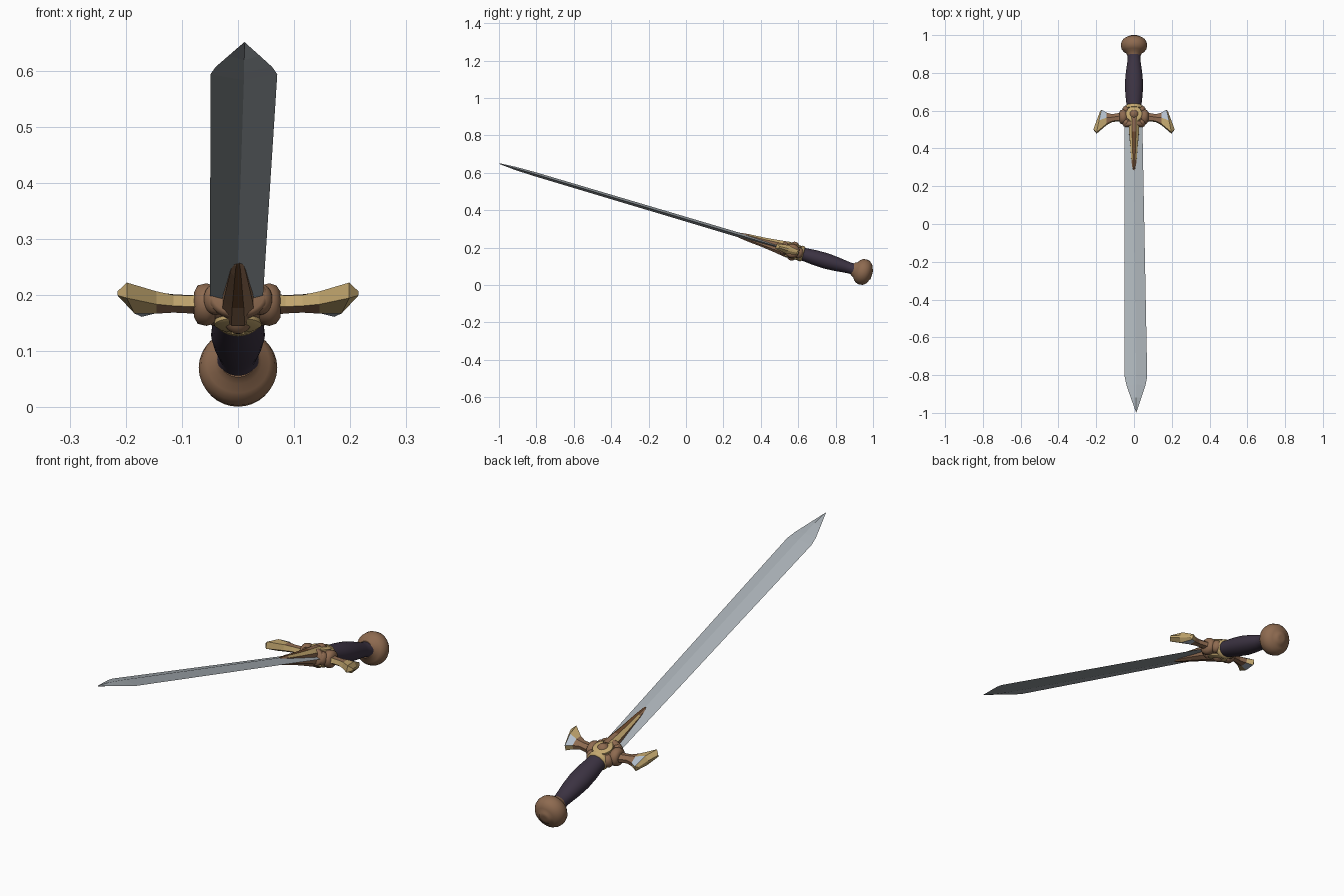
import bpy, bmesh, math
from mathutils import Matrix, Vector

if "Cube" in bpy.data.objects:
    bpy.data.objects.remove(bpy.data.objects["Cube"])

# Whole sword is built flat along y (tip at -y), then tilted about x
TILT = Matrix.Translation((0, 0, 0.352)) @ Matrix.Rotation(math.radians(-16.6), 4, 'X')


def mat(name, rgb):
    m = bpy.data.materials.new(name)
    m.diffuse_color = (*rgb, 1)
    m.use_nodes = True
    m.node_tree.nodes["Principled BSDF"].inputs["Base Color"].default_value = m.diffuse_color
    return m


STEEL = mat("blade steel", (0.40, 0.44, 0.47))
BROWN = mat("bronze brown", (0.27, 0.145, 0.08))
GOLD = mat("pale gold", (0.55, 0.39, 0.16))
DARK = mat("dark bronze", (0.15, 0.065, 0.025))
SILVER = mat("bluish silver", (0.45, 0.52, 0.60))
PURPLE = mat("dark purple leather", (0.045, 0.033, 0.055))


def loft(name, rings, mats, rule=None, smooth=None):
    """Skin closed rings of points; rule(centre, normal) picks the material."""
    bm = bmesh.new()
    rows = [[bm.verts.new(p) for p in r] for r in rings]
    n = len(rows[0])
    for a, b in zip(rows, rows[1:]):
        for i in range(n):
            j = (i + 1) % n
            bm.faces.new((a[i], a[j], b[j], b[i]))
    bm.faces.new(rows[0])
    bm.faces.new(rows[-1])
    bmesh.ops.recalc_face_normals(bm, faces=bm.faces)
    bm.normal_update()
    if rule:
        for f in bm.faces:
            f.material_index = rule(f.calc_center_median(), f.normal)
    bm.transform(TILT)
    me = bpy.data.meshes.new(name)
    bm.to_mesh(me)
    bm.free()
    for m in mats:
        me.materials.append(m)
    ob = bpy.data.objects.new(name, me)
    bpy.context.collection.objects.link(ob)
    if smooth:
        bpy.ops.object.select_all(action='DESELECT')
        ob.select_set(True)
        bpy.context.view_layer.objects.active = ob
        bpy.ops.object.shade_smooth_by_angle(angle=math.radians(smooth))
    return ob


def lathe(name, profile, m, axis='Y', centre=(0, 0, 0), squash=1.0, sides=32):
    """Turn (position, radius) pairs around an axis through centre."""
    rings = []
    for h, r in profile:
        ring = []
        for i in range(sides):
            t = 2 * math.pi * i / sides
            c, s = r * math.cos(t), r * math.sin(t)
            p = {'X': (h, c, s * squash), 'Y': (c, h, s * squash), 'Z': (c, s, h)}[axis]
            ring.append(Vector(p) + Vector(centre))
        rings.append(ring)
    return loft(name, rings, [m], smooth=50)


def ball(half, r, steps=10):
    """Ellipsoid profile for lathe."""
    return [(-half * math.cos(math.pi * k / steps),
             max(r * math.sin(math.pi * k / steps), 0.001)) for k in range(steps + 1)]


# Blade: diamond section, slightly wider towards the tip
blade = [(0.57, -0.050, 0.044, 0.013), (-0.845, -0.049, 0.070, 0.011),
         (-0.89, -0.040, 0.061, 0.010), (-0.96, -0.017, 0.039, 0.008),
         (-1.041, 0.011, 0.013, 0.002)]
rings = []
for y, l, r, h in blade:
    c = (l + r) / 2
    rings.append([(l, y, 0), (c, y, h), (r, y, 0), (c, y, -h)])
loft("blade", rings, [STEEL])

# Pommel and grip
lathe("pommel", [(0.930, 0.034), (0.945, 0.042), (0.955, 0.056), (0.968, 0.066),
                 (0.986, 0.070), (1.004, 0.067), (1.018, 0.058), (1.028, 0.044),
                 (1.032, 0.030), (1.036, 0.027), (1.038, 0.012), (1.038, 0.001)], BROWN)
lathe("grip", [(0.948, 0.038), (0.935, 0.037), (0.920, 0.033), (0.890, 0.036),
               (0.840, 0.043), (0.780, 0.048), (0.720, 0.046), (0.670, 0.041),
               (0.640, 0.039)], PURPLE, squash=0.88)

# Collars between grip and guard
lathe("grip_collar", [(0.632, 0.040), (0.636, 0.047), (0.648, 0.047), (0.655, 0.040)],
      GOLD, squash=0.9)
lathe("blade_collar", [(0.535, 0.046), (0.541, 0.053), (0.556, 0.053), (0.562, 0.046)],
      BROWN, squash=0.72)

# Guard hub with raised boss on both faces
lathe("guard_hub", ball(0.062, 0.060, 14), BROWN, centre=(0, 0.598, 0), squash=0.68)
lathe("boss_ring", [(-0.040, 0.036), (-0.036, 0.042), (0.036, 0.042), (0.040, 0.036)],
      GOLD, axis='Z', centre=(0, 0.598, 0))
lathe("boss_dome", ball(0.052, 0.034, 12), BROWN, axis='Z', centre=(0, 0.598, 0))

for s, side in ((-1, "left"), (1, "right")):
    # Swollen ring where each arm leaves the hub
    lathe(side + "_arm_ring", [(-0.022, 0.024), (-0.016, 0.036), (0, 0.040),
                               (0.012, 0.036), (0.020, 0.024)],
          BROWN, axis='X', centre=(s * 0.056, 0.592, 0), squash=0.95)
    # Diagonal lobes around the hub
    for dy, end in ((-0.036, "front"), (0.034, "rear")):
        lathe(side + "_" + end + "_lobe", ball(0.024, 0.022, 8), BROWN,
              centre=(s * 0.040, 0.595 + dy, 0), squash=1.3, sides=20)

    # Flared arm: (front x, front y, back x, back y, half height)
    arm = [(0.05, 0.562, 0.05, 0.622, 0.021), (0.085, 0.570, 0.085, 0.610, 0.017),
           (0.115, 0.566, 0.115, 0.604, 0.017), (0.145, 0.550, 0.145, 0.612, 0.020),
           (0.198, 0.503, 0.172, 0.628, 0.024), (0.215, 0.522, 0.181, 0.618, 0.006)]
    rings = []
    for fx, fy, bx, by, h in arm:
        mx, my = (fx + bx) / 2, (fy + by) / 2
        rings.append([(s * fx, fy, h * 0.6), (s * mx, my, h), (s * bx, by, h * 0.5),
                      (s * bx, by, -h * 0.5), (s * mx, my, -h), (s * fx, fy, -h * 0.6)])

    def arm_colour(c, n):
        if abs(n.z) > 0.6 and 0.15 < abs(c.x) < 0.18 and c.y > 0.57:
            return 2
        return 1 if abs(c.x) > 0.13 or n.y < -0.6 else 0
    loft(side + "_guard_arm", rings, [BROWN, GOLD, SILVER], arm_colour)

# Pointed langet over both faces of the blade: (y, half width, half height)
langet = [(0.575, 0.030, 0.044), (0.50, 0.026, 0.034), (0.43, 0.020, 0.026),
          (0.35, 0.014, 0.020), (0.305, 0.009, 0.015), (0.283, 0.002, 0.010)]
rings = [[(-w, y, h * 0.6), (-w * 0.4, y, h), (w * 0.4, y, h), (w, y, h * 0.6),
          (w, y, -h * 0.6), (w * 0.4, y, -h), (-w * 0.4, y, -h), (-w, y, -h * 0.6)]
         for y, w, h in langet]


def langet_colour(c, n):
    if abs(c.x) < 0.003:
        return 2 if c.y < 0.5 else 0
    return 1 if n.z > 0.2 and c.y > 0.38 else 0


loft("langet", rings, [BROWN, GOLD, DARK], langet_colour)
